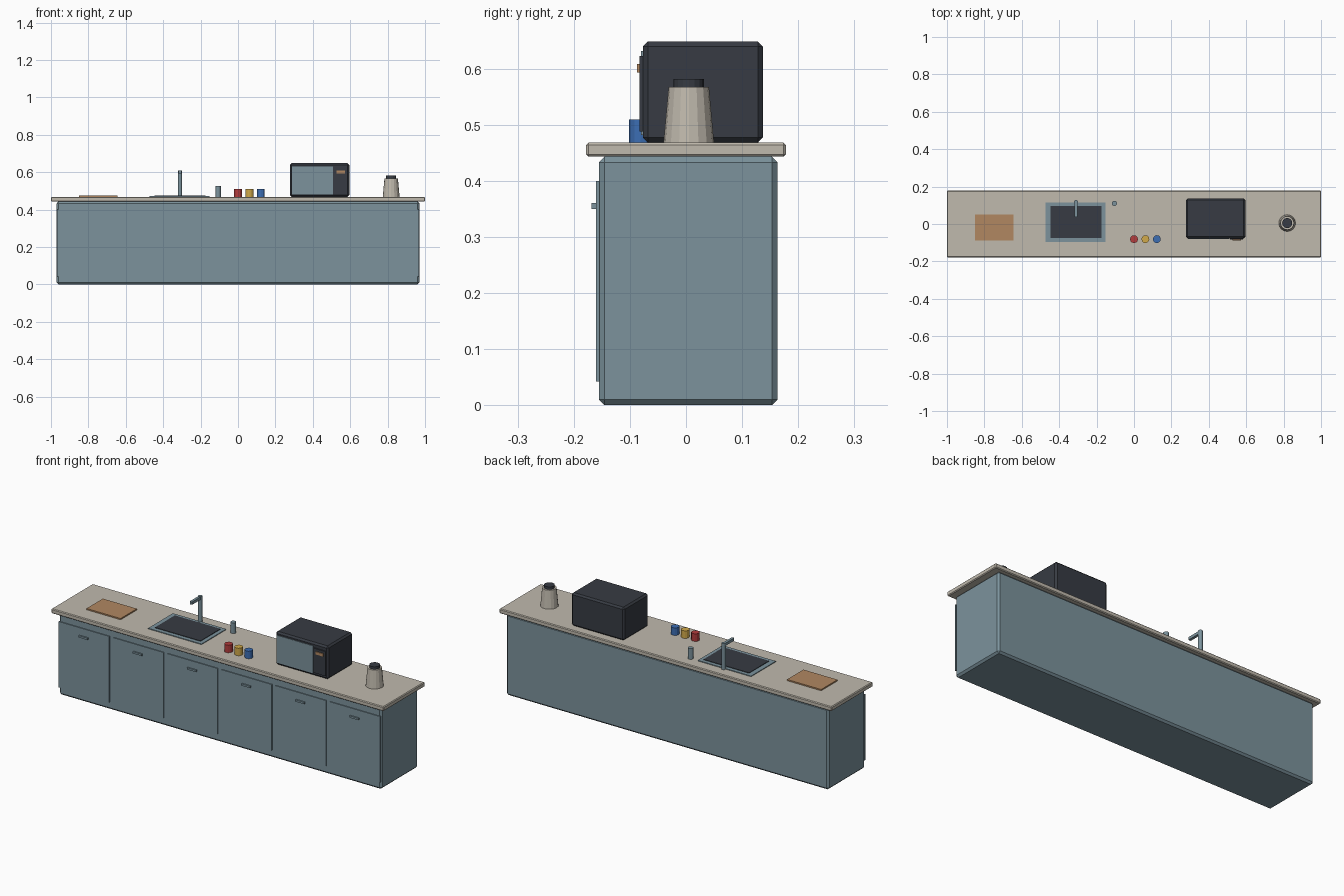
import bpy, bmesh, math
from mathutils import Matrix

if "Cube" in bpy.data.objects:
    bpy.data.objects.remove(bpy.data.objects["Cube"])

def material(name, rgb):
    m = bpy.data.materials.new(name)
    m.diffuse_color = (*rgb, 1)
    m.use_nodes = True
    m.node_tree.nodes["Principled BSDF"].inputs["Base Color"].default_value = m.diffuse_color
    return m

BLUE_GREY = material("blue_grey", (0.20, 0.29, 0.335))
STONE = material("warm_stone", (0.53, 0.49, 0.42))
DARK = material("charcoal", (0.038, 0.044, 0.056))
WOOD = material("wood", (0.44, 0.245, 0.12))
RED = material("red", (0.45, 0.045, 0.045))
YELLOW = material("yellow", (0.64, 0.40, 0.07))
BLUE = material("blue", (0.045, 0.155, 0.45))

def finish(bm, name, mat):
    mesh = bpy.data.meshes.new(name)
    bm.to_mesh(mesh)
    bm.free()
    mesh.materials.append(mat)
    ob = bpy.data.objects.new(name, mesh)
    bpy.context.collection.objects.link(ob)
    return ob

def box(name, mat, x, y, z, chamfer=0):
    """Box from (min, max) ranges, optionally with chamfered edges."""
    bm = bmesh.new()
    size = [r[1] - r[0] for r in (x, y, z)]
    mid = [(r[0] + r[1]) / 2 for r in (x, y, z)]
    bmesh.ops.create_cube(bm, size=1, matrix=Matrix.Translation(mid) @ Matrix.Diagonal((*size, 1)))
    if chamfer:
        bmesh.ops.bevel(bm, geom=bm.edges[:], offset=chamfer, segments=1, affect='EDGES')
    return finish(bm, name, mat)

def cylinder(name, mat, x, y, z, r1, r2=None, sides=12):
    bm = bmesh.new()
    bmesh.ops.create_cone(bm, cap_ends=True, segments=sides, radius1=r1,
                          radius2=r1 if r2 is None else r2, depth=z[1] - z[0],
                          matrix=Matrix.Translation((x, y, sum(z) / 2)))
    return finish(bm, name, mat)

TOP = 0.468

# Cabinet and worktop
box("cabinet", BLUE_GREY, (-0.97, 0.97), (-0.155, 0.163), (0, 0.443), 0.01)
box("worktop", STONE, (-1, 1), (-0.178, 0.178), (0.443, TOP), 0.004)

# Six doors with handles
for i in range(6):
    cx = (i - 2.5) * 0.326
    box(f"door_{i+1}", BLUE_GREY, (cx - 0.152, cx + 0.152), (-0.160, -0.154), (0.042, 0.40))
    box(f"handle_{i+1}", BLUE_GREY, (cx - 0.027, cx + 0.027), (-0.168, -0.159), (0.35, 0.36))

# Cutting board
box("cutting_board", WOOD, (-0.85, -0.645), (-0.088, 0.052), (TOP, 0.475))

# Sink, tap and soap bottle
box("sink_rim", BLUE_GREY, (-0.473, -0.152), (-0.097, 0.116), (TOP, 0.472))
box("sink_basin", DARK, (-0.447, -0.173), (-0.075, 0.096), (0.470, 0.475))
cylinder("tap_post", BLUE_GREY, -0.31, 0.118, (TOP, 0.61), 0.011)
box("tap_spout", BLUE_GREY, (-0.317, -0.303), (0.038, 0.118), (0.593, 0.608))
cylinder("soap_bottle", BLUE_GREY, -0.105, 0.11, (TOP, 0.526), 0.014)

# Coloured cups
for i, (label, mat) in enumerate((("red", RED), ("yellow", YELLOW), ("blue", BLUE))):
    cylinder(f"{label}_cup", mat, i * 0.061, -0.081, (TOP, 0.509), 0.021)

# Microwave
box("microwave_body", DARK, (0.278, 0.595), (-0.077, 0.137), (TOP, 0.648), 0.009)
box("microwave_window", BLUE_GREY, (0.289, 0.508), (-0.080, -0.076), (0.482, 0.631))
box("microwave_panel", DARK, (0.512, 0.584), (-0.083, -0.076), (0.488, 0.622))
box("microwave_display", WOOD, (0.527, 0.572), (-0.087, -0.082), (0.593, 0.608))

# Jar with lid
cylinder("jar", STONE, 0.819, 0.005, (TOP, 0.567), 0.045, 0.036, 16)
cylinder("jar_lid", DARK, 0.819, 0.005, (0.565, 0.581), 0.027, sides=16)
